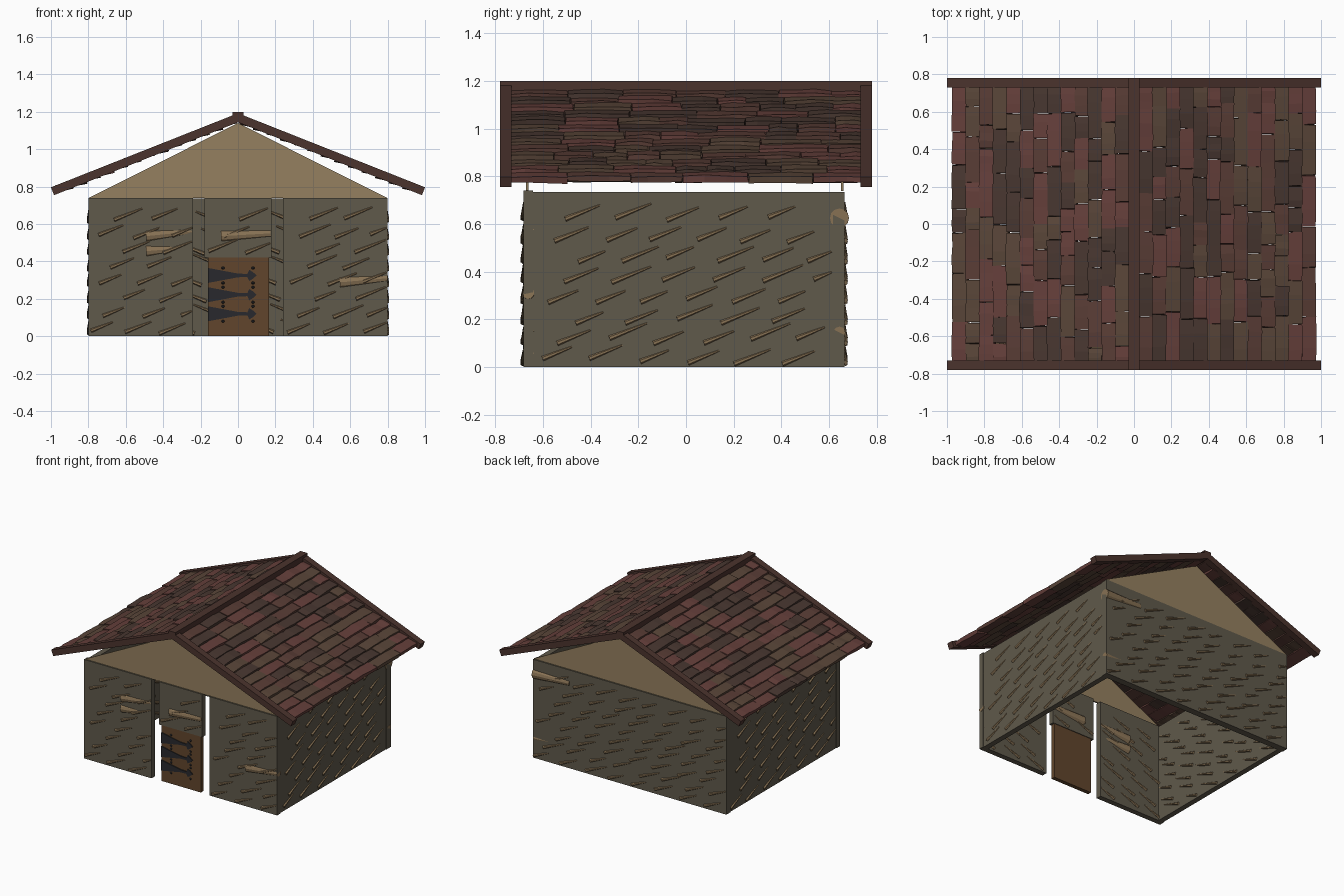
import bpy, bmesh, math, random
from mathutils import Matrix, Vector

if "Cube" in bpy.data.objects:
    bpy.data.objects.remove(bpy.data.objects["Cube"])

random.seed(7)
R = random.uniform


def mat(name, r, g, b):
    m = bpy.data.materials.new(name)
    m.diffuse_color = (r, g, b, 1)
    m.use_nodes = True
    m.node_tree.nodes["Principled BSDF"].inputs["Base Color"].default_value = m.diffuse_color
    return m


DAUB = mat("daub", .115, .10, .07)
TWIG = mat("twig", .25, .17, .09)
PLASTER = mat("plaster", .30, .215, .115)
WOOD = mat("door_wood", .12, .06, .025)
IRON = mat("iron", .022, .022, .026)
TRIM = mat("trim", .07, .033, .026)
TILES = [mat("tile_red", .13, .05, .043), mat("tile_rust", .10, .046, .036),
         mat("tile_brown", .10, .06, .04), mat("tile_dark", .065, .038, .03)]


def finish(bm, name, mats, M=Matrix()):
    bmesh.ops.recalc_face_normals(bm, faces=bm.faces)
    me = bpy.data.meshes.new(name)
    bm.to_mesh(me)
    bm.free()
    for m in mats:
        me.materials.append(m)
    ob = bpy.data.objects.new(name, me)
    ob.matrix_world = M
    bpy.context.collection.objects.link(ob)
    return ob


def add_box(bm, lo, hi):
    lo, hi = Vector(lo), Vector(hi)
    M = Matrix.Translation((lo + hi) / 2) @ Matrix.Diagonal((*(hi - lo), 1))
    bmesh.ops.create_cube(bm, size=1, matrix=M)


def box(name, lo, hi, m, M=Matrix()):
    bm = bmesh.new()
    add_box(bm, lo, hi)
    return finish(bm, name, [m], M)


def add_cone(bm, a, b, r1, r2, seg):
    a, b = Vector(a), Vector(b)
    q = (b - a).to_track_quat('Z', 'Y').to_matrix().to_4x4()
    bmesh.ops.create_cone(bm, cap_ends=True, segments=seg, radius1=r1, radius2=r2,
                          depth=(b - a).length, matrix=Matrix.Translation((a + b) / 2) @ q)


def prism(bm, pts, y0, y1):
    rings = [[bm.verts.new((x, y, z)) for x, z in pts] for y in (y0, y1)]
    bm.faces.new(rings[0])
    bm.faces.new(rings[1][::-1])
    for i in range(len(pts)):
        j = (i + 1) % len(pts)
        bm.faces.new((rings[0][i], rings[1][i], rings[1][j], rings[0][j]))


# Walls: built facing the front, then turned about z; straw twigs stick out on both faces
def wall(name, turn, dist, thick, u0, u1, z0, z1):
    M = Matrix.Rotation(math.radians(turn), 4, 'Z')
    box(name, (u0, -dist, z0), (u1, -dist + thick, z1), DAUB, M)
    bm = bmesh.new()
    for face in (-dist, -dist + thick):
        out = -1 if face == -dist else 1
        row, z = 0, z0 + .025
        while z < z1 - .05:
            u = u0 + .02 + (row * .075) % .2 + R(-.02, .02)
            while u < u1 - .06:
                l = min(R(.11, .17), u1 - u - .005)
                zz = z + R(-.012, .012)
                add_cone(bm, (u, face + out * .003, zz),
                         (u + l, face - out * .001, min(zz + l * .4, z1 - .005)), .011, .004, 6)
                u += .2 + R(-.02, .02)
            z += .085
            row += 1
    finish(bm, name + "_twigs", [TWIG], M)


wall("front_wall_left", 0, .68, .04, -.8, -.24, 0, .74)
wall("front_wall_right", 0, .68, .04, .24, .8, 0, .74)
wall("door_header", 0, .68, .04, -.18, .18, .42, .74)
wall("right_wall", 90, .795, .04, -.64, .615, 0, .735)
wall("back_wall", 180, .665, .05, -.8, .8, 0, .735)
wall("left_wall", 270, .795, .04, -.615, .64, 0, .735)

# Large tapered log stubs set in the front and back walls
bm = bmesh.new()
for x0, z0, x1, z1, r1, r2 in [(-.49, .535, -.245, .56, .038, .021), (-.49, .455, -.245, .475, .038, .015),
                               (-.49, .52, -.64, .57, .02, .012), (-.09, .535, .175, .55, .038, .026),
                               (.545, .288, .8, .31, .038, .024)]:
    add_cone(bm, (x0, -.655, z0), (x1, -.66, z1), r1, r2, 12)
for z, x1, r1 in [(.625, .5, .04), (.145, .58, .025)]:
    add_cone(bm, (.8, .643, z), (x1, .648, z + .01), r1, r1 * .6, 12)
finish(bm, "log_stubs", [TWIG])

# Gable triangles
for name, y in (("front_gable", -.67), ("back_gable", .65)):
    bm = bmesh.new()
    prism(bm, [(-.8, .738), (.8, .738), (0, 1.14)], y, y + .01)
    finish(bm, name, [PLASTER])

# Door with strap hinges and nails
box("door", (-.16, -.675, 0), (.165, -.645, .42), WOOD)
bm = bmesh.new()
for z in (.325, .222, .12):
    prism(bm, [(-.16, z - .04), (0, z - .01), (.05, z - .008), (.06, z - .03), (.08, z - .018), (.1, z),
               (.08, z + .018), (.06, z + .03), (.05, z + .008), (0, z + .01), (-.16, z + .04)], -.682, -.674)
    for x in (-.08, .08):
        for dz in (-.04, .04):
            add_cone(bm, (x, -.674, z + dz), (x, -.682, z + dz), .009, .005, 6)
finish(bm, "door_hinges", [IRON])

# Roof: tiles laid in rows down each slope, barge boards at the ends and a ridge beam
PITCH = math.atan(.396)
LEN = .992 / math.cos(PITCH)
ROWS = 13
STEP = (LEN - .05) / ROWS


def add_tile(bm, s0, s1, y0, y1):
    lift, t, n = R(-.004, .005), R(.02, .028), 4
    rings = []
    for k in range(n):
        y = y0 + (y1 - y0) * k / (n - 1)
        end = .003 if k in (0, n - 1) else 0
        j = lambda: R(-.003, .003)
        rings.append([bm.verts.new((s, y + j(), h + lift + j())) for s, h in
                      ((s0 + j(), -.012 - t / 2), (s1 + j(), .002 - t / 2),
                       (s1 - .004 + j(), .004 + t / 2 - end), (s0 + j(), -.01 + t / 2 - end))])
    faces = [bm.faces.new(rings[0]), bm.faces.new(rings[-1][::-1])]
    for a, b in zip(rings, rings[1:]):
        for i in range(4):
            faces.append(bm.faces.new((a[i], b[i], b[(i + 1) % 4], a[(i + 1) % 4])))
    idx = random.randrange(len(TILES))
    for f in faces:
        f.material_index = idx


for side, turn in (("right", 0), ("left", 180)):
    M = (Matrix.Translation((0, 0, 1.168)) @ Matrix.Rotation(math.radians(turn), 4, 'Z')
         @ Matrix.Rotation(PITCH, 4, 'Y'))
    bm = bmesh.new()
    for r in range(ROWS):
        s, y = .025 + r * STEP, -.745
        while y < .74:
            l = R(.11, .29)
            if .745 - y - l < .08:
                l = .745 - y
            add_tile(bm, s - .006, s + STEP + .003, y + .001, y + l - .001)
            y += l
    finish(bm, side + "_roof_tiles", TILES, M)
    for end, y in (("front", -.755), ("back", .755)):
        ye = y if turn == 0 else -y
        box(f"{side}_{end}_barge_board", (0, ye - .025, -.0225), (LEN, ye + .025, .0225), TRIM, M)
box("ridge_beam", (-.029, -.78, 1.15), (.029, .78, 1.2), TRIM)
